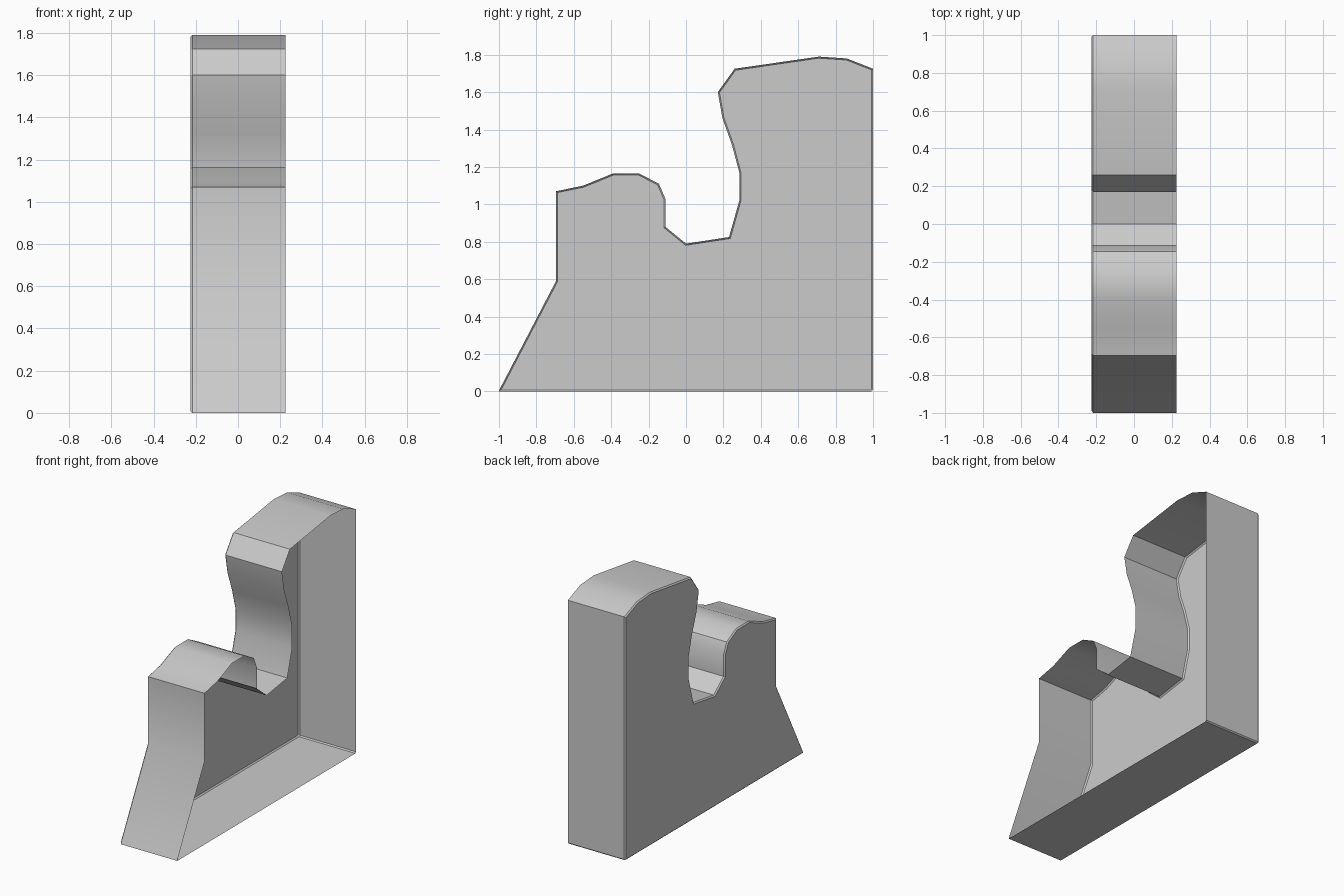
import bpy, bmesh, math

if "Cube" in bpy.data.objects:
    bpy.data.objects.remove(bpy.data.objects["Cube"])

HALF_WIDTH = 0.225
# Side outline as (y, z), from the front toe over the notch to the rear foot
OUTLINE = [
    (-1.0, 0.0), (-0.996, 0.012), (-0.695, 0.59), (-0.695, 1.07),
    (-0.55, 1.10), (-0.39, 1.165), (-0.25, 1.165), (-0.145, 1.11),
    (-0.11, 1.03), (-0.11, 0.88), (0.0, 0.79), (0.23, 0.825),
    (0.285, 1.02), (0.285, 1.17), (0.245, 1.32), (0.195, 1.46),
    (0.17, 1.60), (0.26, 1.725), (0.71, 1.79), (0.86, 1.78),
    (1.0, 1.725), (1.0, 0.008), (0.992, 0.0),
]

# Side plate with a thin rim, open towards +x
bm = bmesh.new()
verts = [bm.verts.new((-HALF_WIDTH, y, z)) for y, z in OUTLINE]
plate = bm.faces.new(verts)
plate_edges = list(plate.edges)
rim = bmesh.ops.extrude_edge_only(bm, edges=plate_edges)
bmesh.ops.translate(bm, vec=(2 * HALF_WIDTH, 0, 0),
                    verts=[v for v in rim["geom"] if isinstance(v, bmesh.types.BMVert)])
bmesh.ops.recalc_face_normals(bm, faces=bm.faces[:])
plate.normal_update()
if plate.normal.x > 0:
    bmesh.ops.reverse_faces(bm, faces=bm.faces[:])

# Narrow chamfer between plate and rim
bmesh.ops.bevel(bm, geom=plate_edges, offset=0.01, offset_type='OFFSET',
                segments=1, profile=0.5, affect='EDGES', clamp_overlap=True)

mesh = bpy.data.meshes.new("notched_side_shell")
bm.to_mesh(mesh)
bm.free()
shell = bpy.data.objects.new("notched_side_shell", mesh)
bpy.context.collection.objects.link(shell)
bpy.context.view_layer.objects.active = shell
shell.select_set(True)
bpy.ops.object.shade_smooth_by_angle(angle=math.radians(30))
